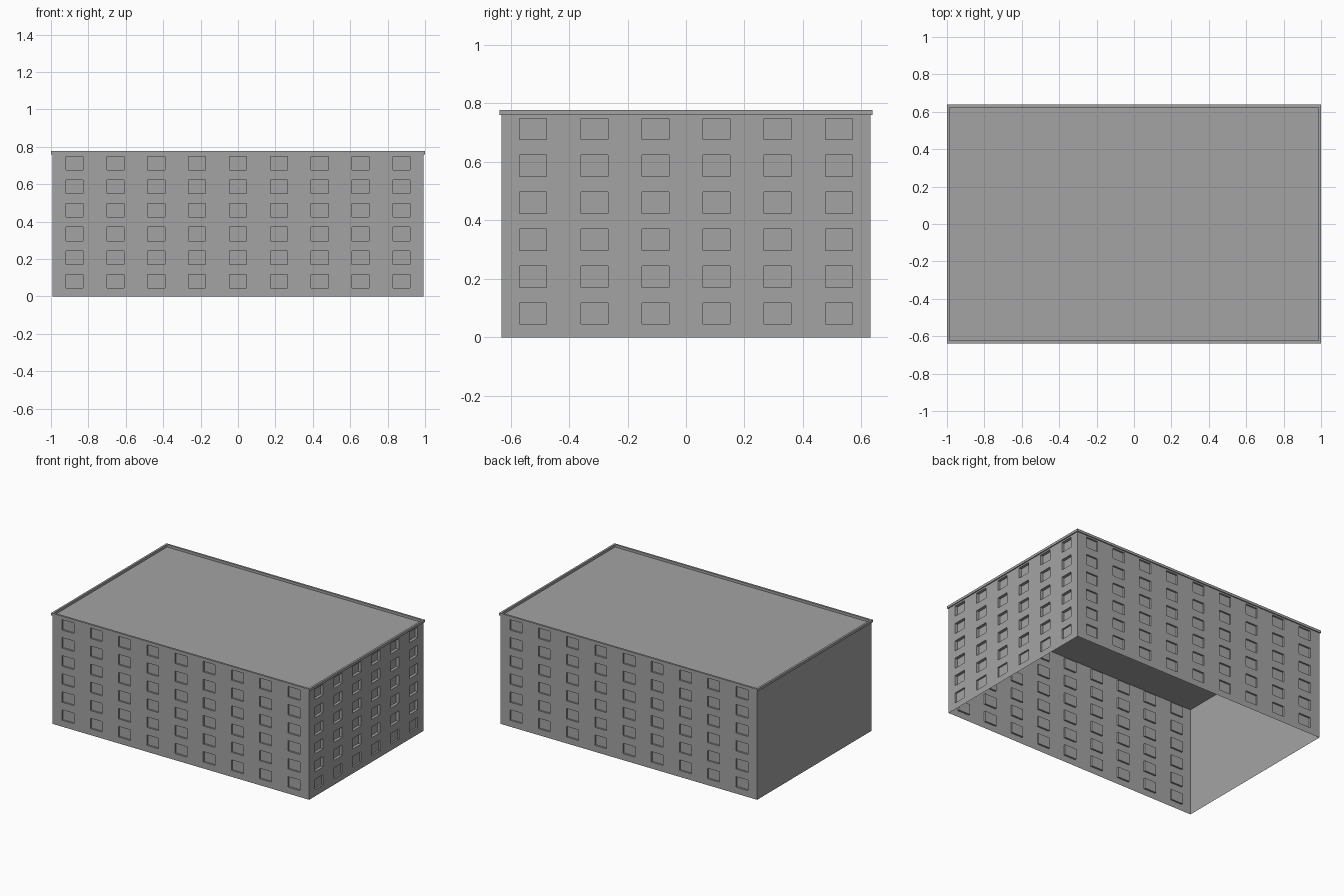
import bpy
import bmesh
from mathutils import Vector

cube = bpy.data.objects.get("Cube")
if cube:
    bpy.data.objects.remove(cube, do_unlink=True)

HALF_X, HALF_Y = 0.993, 0.631     # wall half sizes
EAVE, TOP = 0.76, 0.777           # roof level and parapet top
LIP = 0.007                       # parapet overhang
WIN_W, WIN_H = 0.092, 0.073
ROWS = [0.0815 + 0.1262 * i for i in range(6)]

grey = bpy.data.materials.new("concrete grey")
grey.use_nodes = True
colour = (0.37, 0.37, 0.37, 1)
grey.diffuse_color = colour
grey.node_tree.nodes["Principled BSDF"].inputs["Base Color"].default_value = colour


def finish(name, bm):
    bmesh.ops.remove_doubles(bm, verts=bm.verts, dist=1e-5)
    mesh = bpy.data.meshes.new(name)
    bm.to_mesh(mesh)
    bm.free()
    mesh.materials.append(grey)
    obj = bpy.data.objects.new(name, mesh)
    bpy.context.collection.objects.link(obj)
    return obj


def quad(bm, points):
    bm.faces.new([bm.verts.new(p) for p in points])


def wall(name, along, normal, half, offset, count, spacing, depths):
    """Wall sheet with a grid of recessed windows; depths holds one value per row."""
    along, normal = Vector(along), Vector(normal)
    bm = bmesh.new()

    def point(u, z, d=0):
        return along * u + normal * (offset - d) + Vector((0, 0, z))

    us, zs = [-half], [0]
    for i in range(count):
        c = (i - (count - 1) / 2) * spacing
        us += [c - WIN_W / 2, c + WIN_W / 2]
    if count:
        for c in ROWS:
            zs += [c - WIN_H / 2, c + WIN_H / 2]
    us.append(half)
    zs.append(EAVE)
    for i in range(len(us) - 1):
        for j in range(len(zs) - 1):
            corners = [(us[i], zs[j]), (us[i + 1], zs[j]),
                       (us[i + 1], zs[j + 1]), (us[i], zs[j + 1])]
            if not (i % 2 and j % 2):
                quad(bm, [point(*c) for c in corners])
                continue
            # Recessed pane and its four reveals
            d = depths[j // 2]
            quad(bm, [point(*c, d) for c in corners])
            for a, b in zip(corners, corners[1:] + corners[:1]):
                quad(bm, [point(*a), point(*b), point(*b, d), point(*a, d)])
    return finish(name, bm)


# Four walls: the -x end is blank, the base is open
shallow = [0.012] * 6
wall("front_wall", (1, 0, 0), (0, -1, 0), HALF_X, HALF_Y, 9, 0.2185, shallow)
wall("back_wall", (-1, 0, 0), (0, 1, 0), HALF_X, HALF_Y, 9, 0.2185, shallow)
wall("window_end_wall", (0, 1, 0), (1, 0, 0), HALF_Y, HALF_X, 6, 0.209,
     shallow[:1] + [0.02] * 5)
wall("blank_end_wall", (0, -1, 0), (-1, 0, 0), HALF_Y, HALF_X, 0, 1, shallow)


def ring(grow, z):
    x, y = HALF_X + grow, HALF_Y + grow
    return [(-x, -y, z), (x, -y, z), (x, y, z), (-x, y, z)]


# Roof deck
bm = bmesh.new()
quad(bm, ring(0, EAVE))
finish("roof_deck", bm)

# Parapet: a small rectangular section swept round the roof edge
bm = bmesh.new()
section = [ring(LIP, EAVE), ring(LIP, TOP), ring(-LIP, TOP), ring(-LIP, EAVE)]
for k in range(4):
    low, high = section[k], section[(k + 1) % 4]
    for i in range(4):
        n = (i + 1) % 4
        quad(bm, [low[i], low[n], high[n], high[i]])
bmesh.ops.remove_doubles(bm, verts=bm.verts, dist=1e-5)
bmesh.ops.recalc_face_normals(bm, faces=bm.faces)
finish("parapet", bm)
